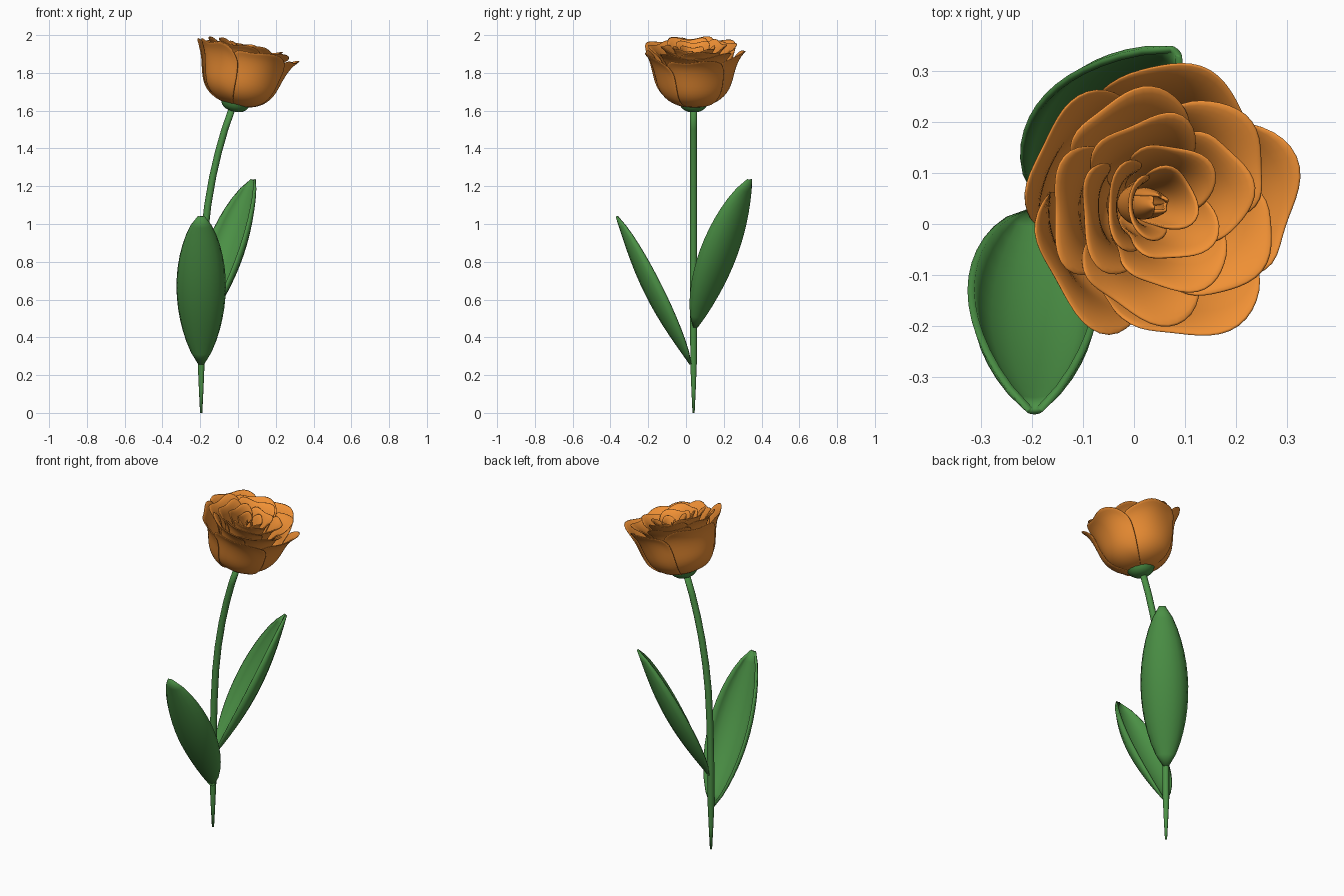
import bpy, math
from mathutils import Matrix, Vector

if "Cube" in bpy.data.objects:
    bpy.data.objects.remove(bpy.data.objects["Cube"])


def material(name, rgb):
    m = bpy.data.materials.new(name)
    m.diffuse_color = (*rgb, 1)
    m.use_nodes = True
    m.node_tree.nodes["Principled BSDF"].inputs["Base Color"].default_value = m.diffuse_color
    return m


GREEN = material("leaf_green", (0.07, 0.28, 0.06))
ORANGE = material("petal_orange", (0.87, 0.28, 0.035))


def make(name, verts, faces, mat, thick=0, subdiv=0):
    me = bpy.data.meshes.new(name)
    me.from_pydata([tuple(v) for v in verts], [], faces)
    ob = bpy.data.objects.new(name, me)
    bpy.context.collection.objects.link(ob)
    me.materials.append(mat)
    for p in me.polygons:
        p.use_smooth = True
    if thick:
        s = ob.modifiers.new("thickness", 'SOLIDIFY')
        s.thickness, s.offset = thick, 0
    if subdiv:
        m = ob.modifiers.new("smooth", 'SUBSURF')
        m.levels = m.render_levels = subdiv
    return ob


def sheet(fn, nu, nv):
    """Grid of points fn(u, v), u in -1..1 and v in 0..1."""
    vs = [fn(2 * i / nu - 1, j / nv) for j in range(nv + 1) for i in range(nu + 1)]
    w = nu + 1
    fs = [(j * w + i, j * w + i + 1, (j + 1) * w + i + 1, (j + 1) * w + i)
          for j in range(nv) for i in range(nu)]
    return vs, fs


def tube(rings, n):
    """Closed tube from (centre, radius) rings lying in xy planes."""
    vs = [Vector(c) + Vector((r * math.cos(2 * math.pi * k / n), r * math.sin(2 * math.pi * k / n), 0))
          for c, r in rings for k in range(n)]
    fs = [(j * n + k, j * n + (k + 1) % n, (j + 1) * n + (k + 1) % n, (j + 1) * n + k)
          for j in range(len(rings) - 1) for k in range(n)]
    fs += [tuple(range(n))[::-1], tuple(range(len(vs) - n, len(vs)))]
    return vs, fs


def lerp(pts, s):
    t = max(0, min(1, s)) * (len(pts) - 1)
    i = min(int(t), len(pts) - 2)
    return [a + (b - a) * (t - i) for a, b in zip(pts[i], pts[i + 1])]


# Stem: tapered foot, bending towards +x at the top
path = [(0, -.195, .006), (.12, -.195, .012), (.26, -.195, .018), (.5, -.194, .019), (.75, -.188, .019),
        (.95, -.177, .019), (1.1, -.16, .019), (1.25, -.134, .019), (1.38, -.104, .019),
        (1.5, -.07, .019), (1.63, -.025, .019)]
make("stem", *tube([((x, .04, z), r) for z, x, r in path], 10), GREEN)


# Leaves: cupped blades leaning away from the stem
def leaf(name, azimuth, z0):
    a = math.radians(azimuth)
    out, side = Vector((math.cos(a), math.sin(a), 0)), Vector((-math.sin(a), math.cos(a), 0))
    inward = -out * .885 + Vector((0, 0, .46))

    def fn(u, v):
        bell = math.sin(math.pi * min(max(v, .006), .994))
        width = .124 * bell ** .62
        centre = Vector((-.195, .04, z0)) + out * (.015 + .39 * v) + Vector((0, 0, .78 * v))
        return (centre - inward * .045 * bell + side * width * math.sin(u * math.pi / 2)
                + inward * .092 * bell ** .75 * (1 - math.cos(u * math.pi / 2)))
    make(name, *sheet(fn, 8, 14), GREEN, .014)


leaf("front_leaf", -90, .26)
leaf("back_leaf", 47, .455)

# Flower head frame, tilted towards +x
head = Matrix.Translation((-.02, .04, 1.62)) @ Matrix.Rotation(math.radians(14), 4, 'Y')

# Calyx: shallow cup beneath the petals
cup = [(-.024, .02), (-.018, .045), (-.002, .066), (.02, .078), (.036, .08), (.04, .06)]
calyx = make("calyx", *tube([((0, 0, z), r) for z, r in cup], 16), GREEN)
calyx.matrix_world = head

# Petal profiles as (radius, height) fractions: outer cup and flared inner rows
OUTER = [(.08, .04), (.26, .05), (.46, .11), (.62, .23), (.71, .39), (.76, .56), (.81, .74), (.89, .90), (1.0, 1.0)]
INNER = [(.1, .1), (.33, .15), (.50, .3), (.59, .48), (.66, .66), (.75, .82), (.88, .94), (1.03, 1.0)]
BUD = [(.5, .2), (1.2, .4), (1.4, .6), (1.2, .8), (.7, 1.0)]


def petal(name, angle, half, R, H, profile, phase):
    def fn(u, v):
        s = v * (1 - .2 * abs(u) ** 5)                # rounded top corners
        r, h = lerp(profile, s)
        ruffle = v ** 4 * math.sin(5 * u + phase)     # wavy rim
        th = math.radians(angle + half * u * (1 - .08 * v ** 6))
        r = R * r * (1 + .06 * u) + .012 * ruffle * min(1, R / .15)
        return Vector((r * math.cos(th), r * math.sin(th), H * h + .011 * ruffle))
    make(name, *sheet(fn, 10, 10), ORANGE, .008, 1).matrix_world = head


# Rows: petal count, start angle, half width, rim radius, height, profile
rows = [("outer", 5, 2, 46, .272, .312, OUTER),
        ("second", 5, 38, 48, .222, .325, INNER),
        ("third", 4, 15, 56, .17, .335, INNER),
        ("fourth", 3, 60, 72, .115, .33, INNER),
        ("inner", 2, 20, 100, .07, .315, INNER),
        ("bud", 3, 70, 80, .02, .295, BUD)]
for k, (row, n, start, half, R, H, prof) in enumerate(rows):
    for i in range(n):
        petal(f"{row}_petal_{i + 1}", start + 360 * i / n, half, R, H, prof, 1.7 * i + k)
